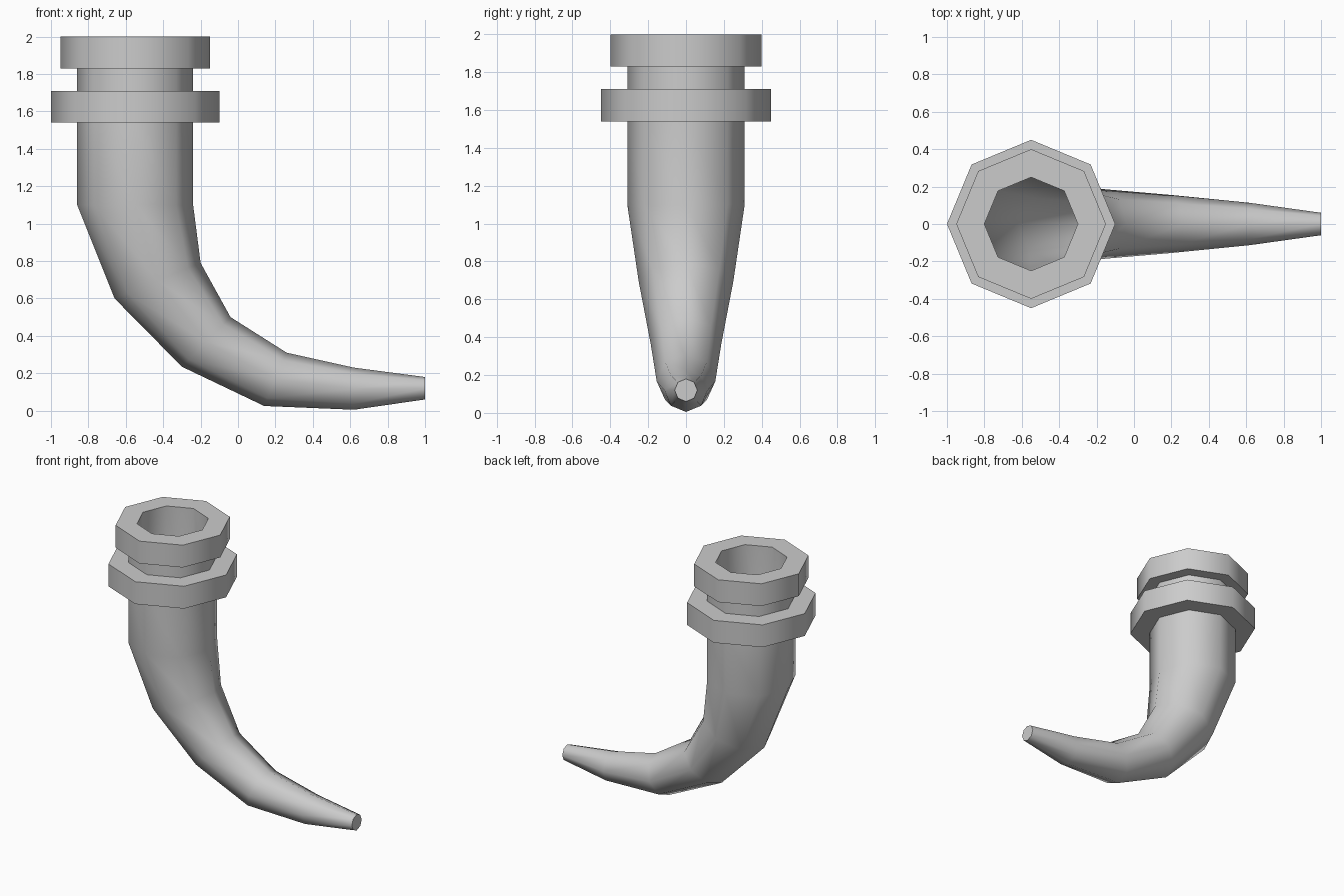
import bpy, bmesh, math
from mathutils import Vector

if "Cube" in bpy.data.objects:
    bpy.data.objects.remove(bpy.data.objects["Cube"], do_unlink=True)

grey = bpy.data.materials.new("plain grey")
grey.use_nodes = True
colour = (0.6, 0.6, 0.6, 1)
grey.diffuse_color = colour
grey.node_tree.nodes["Principled BSDF"].inputs["Base Color"].default_value = colour

SIDES = 8
AXIS = -0.55


def ring(bm, upper, lower, half_width):
    """Octagon spanning two opposite points in the xz plane."""
    a, b = Vector((upper[0], 0, upper[1])), Vector((lower[0], 0, lower[1]))
    mid, arm = (a + b) / 2, (a - b) / 2
    side = Vector((0, half_width, 0))
    return [bm.verts.new(mid + arm * math.cos(t) + side * math.sin(t))
            for t in (math.tau * i / SIDES for i in range(SIDES))]


def level(bm, radius, z):
    return ring(bm, (AXIS + radius, z), (AXIS - radius, z), radius)


def bridge(bm, rings):
    for r, s in zip(rings, rings[1:]):
        for i in range(SIDES):
            j = (i + 1) % SIDES
            bm.faces.new((r[i], r[j], s[j], s[i]))


def shrink(p, q, k):
    """Move p towards the midpoint of p and q."""
    return tuple((u + v) / 2 + (u - v) / 2 * k for u, v in zip(p, q))


# Bend stations: inner point, outer point, half width
bend = [((-0.24, 1.10), (-0.86, 1.10), 0.31),
        ((-0.20, 0.79), (-0.66, 0.60), 0.25),
        ((-0.04, 0.50), (-0.30, 0.235), 0.187),
        ((0.26, 0.31), (0.14, 0.025), 0.155),
        ((0.62, 0.23), (0.62, 0.005), 0.113),
        ((1.00, 0.18), (1.00, 0.06), 0.06)]

bm = bmesh.new()

# Bore, rising from its closed end to the mouth
k = 0.81
bore = [ring(bm, shrink(p, q, k), shrink(q, p, k), w * k) for p, q, w in reversed(bend[:-1])]
bm.faces.new(bore[0])

# Mouth, two collars and neck, from the top down
collars = [(0.25, 2.0), (0.40, 2.0), (0.40, 1.83), (0.31, 1.83),
           (0.31, 1.71), (0.45, 1.71), (0.45, 1.54), (0.31, 1.54)]
outside = [level(bm, r, z) for r, z in collars]

# Curved tapering body and its blunt tip
outside += [ring(bm, *station) for station in bend]
bridge(bm, bore + outside)
bm.faces.new(outside[-1])

bmesh.ops.recalc_face_normals(bm, faces=bm.faces)
mesh = bpy.data.meshes.new("curved_horn")
bm.to_mesh(mesh)
bm.free()
mesh.materials.append(grey)
horn = bpy.data.objects.new("curved_horn", mesh)
bpy.context.collection.objects.link(horn)
bpy.context.view_layer.objects.active = horn
horn.select_set(True)
bpy.ops.object.shade_smooth_by_angle(angle=math.radians(50))
